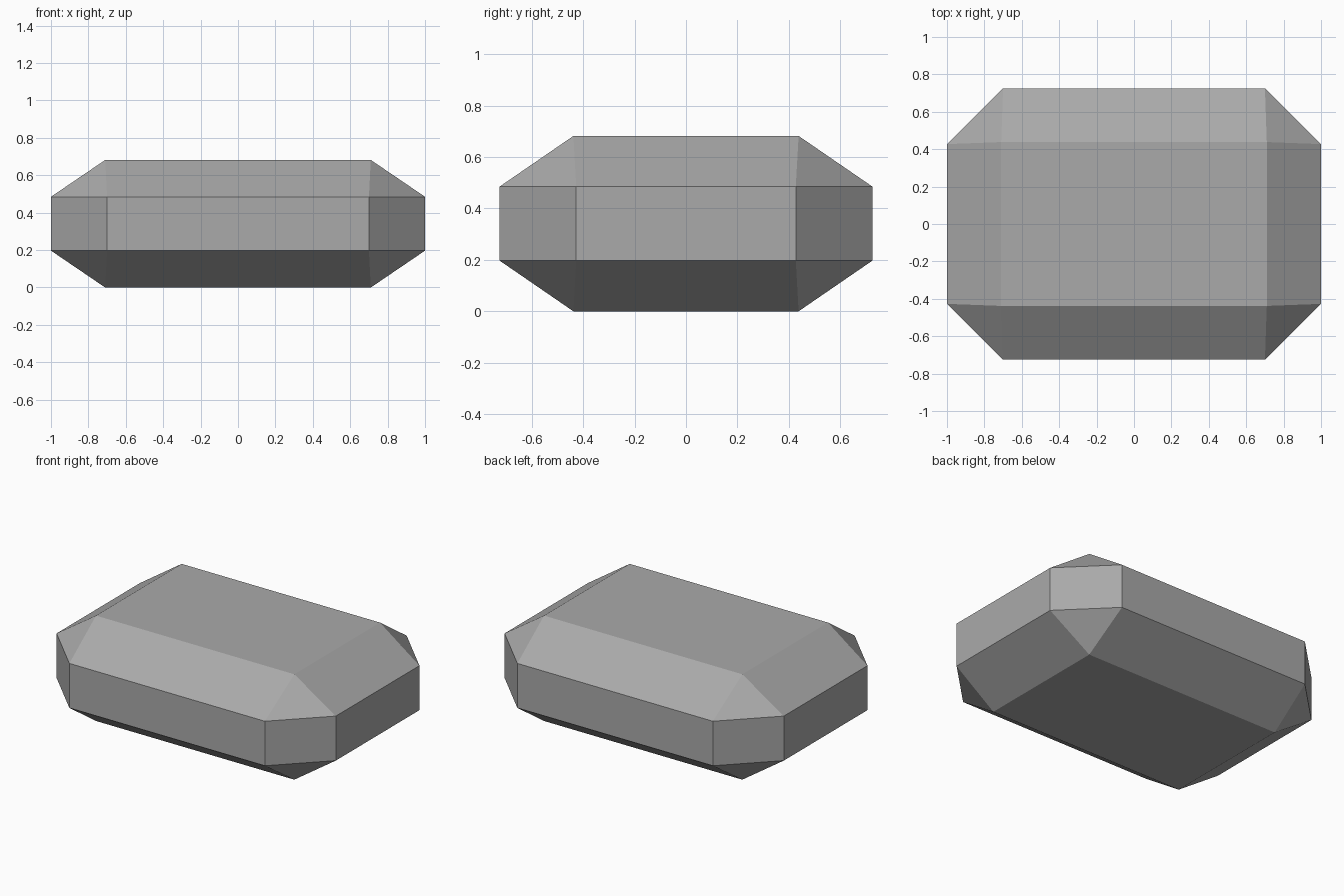
import bpy
import bmesh

cube = bpy.data.objects.get("Cube")
if cube:
    bpy.data.objects.remove(cube, do_unlink=True)

# Plain grey stone
grey = bpy.data.materials.new("stone_grey")
grey.use_nodes = True
colour = (0.4, 0.4, 0.4, 1)
grey.diffuse_color = colour
grey.node_tree.nodes["Principled BSDF"].inputs["Base Color"].default_value = colour

# Half sizes and heights
LONG, WIDE = 1.0, 0.725
CUT_X, CUT_Y = 0.70, 0.427
FLAT_X, FLAT_Y = 0.71, 0.438
HEIGHT, GIRDLE = 0.682, 0.197

# Chamfered block: a flat table above and below an eight-sided girdle
bm = bmesh.new()
for sx in (-1, 1):
    for sy in (-1, 1):
        for flat_z, girdle_z in ((0, GIRDLE), (HEIGHT, HEIGHT - GIRDLE)):
            bm.verts.new((sx * FLAT_X, sy * FLAT_Y, flat_z))
            bm.verts.new((sx * LONG, sy * CUT_Y, girdle_z))
            bm.verts.new((sx * CUT_X, sy * WIDE, girdle_z))
bmesh.ops.convex_hull(bm, input=bm.verts[:])

# Merge the hull triangles into clean flat facets
bmesh.ops.dissolve_limit(bm, angle_limit=0.01, verts=bm.verts[:], edges=bm.edges[:])
bmesh.ops.recalc_face_normals(bm, faces=bm.faces[:])

mesh = bpy.data.meshes.new("chamfered_block")
bm.to_mesh(mesh)
bm.free()
mesh.materials.append(grey)
block = bpy.data.objects.new("chamfered_block", mesh)
bpy.context.collection.objects.link(block)
